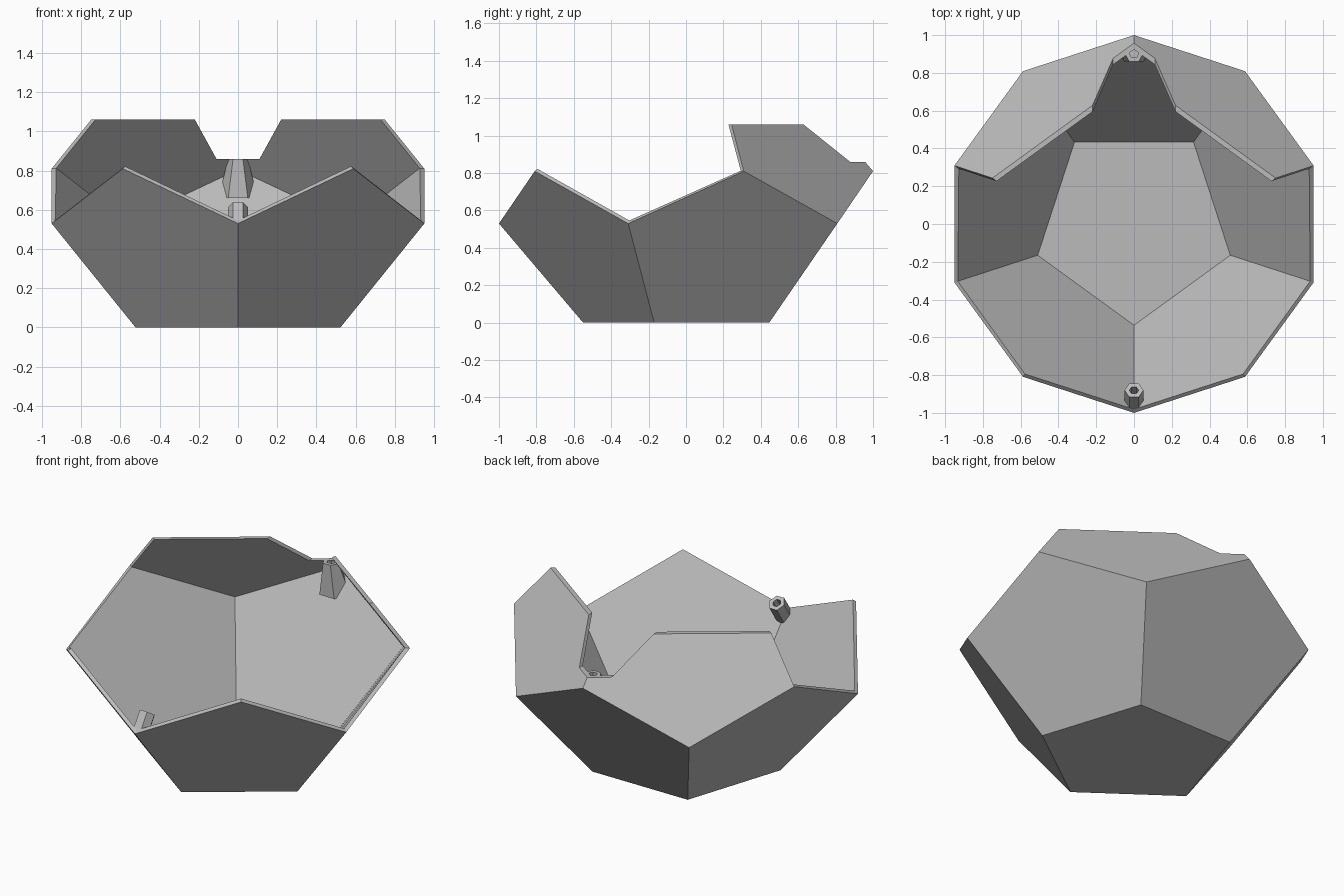
import bpy, bmesh, math
from mathutils import Vector, Matrix

cube = bpy.data.objects.get("Cube")
if cube:
    bpy.data.objects.remove(cube)

BASE_R, LOW_Z, HIGH_Z = 0.55, 0.53, 0.81
TOP_Z = LOW_Z + HIGH_Z
WALL = 0.022

grey = bpy.data.materials.new("light_grey")
grey.use_nodes = True
colour = (0.5, 0.5, 0.5, 1)
grey.diffuse_color = colour
grey.node_tree.nodes["Principled BSDF"].inputs["Base Color"].default_value = colour


def add_object(name, bm, helper=False):
    bmesh.ops.recalc_face_normals(bm, faces=bm.faces)
    mesh = bpy.data.meshes.new(name)
    bm.to_mesh(mesh)
    bm.free()
    mesh.materials.append(grey)
    obj = bpy.data.objects.new(name, mesh)
    bpy.context.collection.objects.link(obj)
    if helper:
        obj.hide_render = True
        obj.display_type = 'WIRE'
    return obj


def boolean(obj, other, operation):
    mod = obj.modifiers.new(operation.lower(), 'BOOLEAN')
    mod.object, mod.operation, mod.solver = other, operation, 'EXACT'


def ring(bm, radius, z, start):
    angles = [math.radians(start + 72 * i) for i in range(5)]
    return [bm.verts.new((radius * math.cos(a), radius * math.sin(a), z)) for a in angles]


def twelve_sided(bm, upper_faces, lid):
    """Pentagon floor, five side panels, and the chosen upper panels."""
    base = ring(bm, BASE_R, 0, 54)
    low = ring(bm, 1, LOW_Z, 54)
    high = ring(bm, 1, HIGH_Z, 90)
    top = ring(bm, BASE_R, TOP_Z, 90)
    bm.faces.new(base)
    for i in range(5):
        j = (i + 1) % 5
        bm.faces.new((base[i], base[j], low[j], high[i], low[i]))
    for i in upper_faces:
        h = (i - 1) % 5
        bm.faces.new((low[i], high[i], top[i], top[h], high[h]))
    if lid:
        bm.faces.new(top)
    else:
        bmesh.ops.delete(bm, geom=[v for v in bm.verts if not v.link_faces], context='VERTS')


# Open shell with two raised rear panels
bm = bmesh.new()
twelve_sided(bm, (0, 1), False)
shell = add_object("shell", bm)
solid = shell.modifiers.new("wall", 'SOLIDIFY')
solid.thickness, solid.offset, solid.use_even_offset = WALL, -1, True

# Cutter for the level top edge and the rear notch
bm = bmesh.new()
half = [(0.11, 0.86), (0.22, 1.06), (1.3, 1.06), (1.3, 1.6)]
outline = half + [(-x, z) for x, z in reversed(half)]
face = bm.faces.new([bm.verts.new((x, -1.3, z)) for x, z in outline])
geom = bmesh.ops.extrude_face_region(bm, geom=[face])["geom"]
bmesh.ops.translate(bm, vec=(0, 2.6, 0), verts=[g for g in geom if isinstance(g, bmesh.types.BMVert)])
boolean(shell, add_object("notch_cutter", bm, True), 'DIFFERENCE')

# Closed envelope that trims the posts to the walls
bm = bmesh.new()
twelve_sided(bm, range(5), True)
centre = Vector((0, 0, TOP_Z / 2))
bmesh.ops.scale(bm, vec=(0.99,) * 3, verts=bm.verts, space=Matrix.Translation(-centre))
envelope = add_object("post_envelope", bm, True)


def hex_post(name, stages, matrix):
    """Stack hexagons given as (radius, y shift, height), with end caps."""
    bm = bmesh.new()
    rings = []
    for radius, shift, z in stages:
        angles = [math.radians(60 * i) for i in range(6)]
        rings.append([bm.verts.new((radius * math.cos(a), shift + radius * math.sin(a), z)) for a in angles])
    for a, b in zip(rings, rings[1:]):
        for i in range(6):
            j = (i + 1) % 6
            bm.faces.new((a[i], a[j], b[j], b[i]))
    bm.faces.new(rings[0])
    bm.faces.new(rings[-1])
    bmesh.ops.transform(bm, matrix=matrix, verts=bm.verts)
    boolean(add_object(name, bm), envelope, 'INTERSECT')


# Front screw post, leaning inward
hex_post("front_post", [(0.05, 0, -0.2), (0.05, 0, 0), (0.025, 0, 0), (0.025, 0, -0.09)],
         Matrix.Translation((0, -0.88, 0.615)) @ Matrix.Rotation(math.radians(-34), 4, 'X'))

# Rear screw post, flaring down onto the back wall
hex_post("rear_post", [(0.1, 0.044, -0.2), (0.05, 0, 0), (0.025, 0, 0), (0.025, 0, -0.09)],
         Matrix.Translation((0, 0.903, 0.86)))
